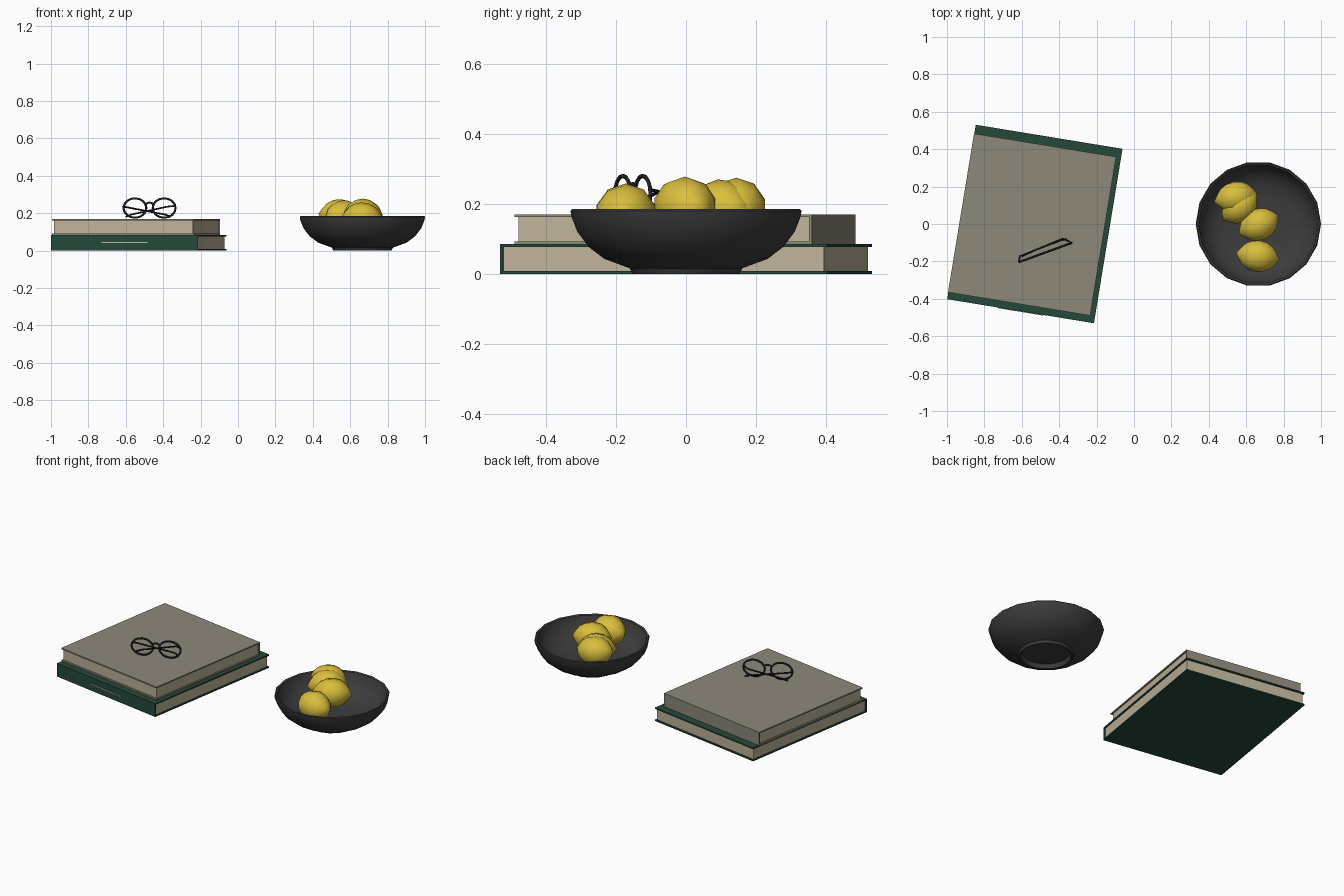
import bpy, bmesh, math
from mathutils import Matrix, Vector

if "Cube" in bpy.data.objects:
    bpy.data.objects.remove(bpy.data.objects["Cube"])


def mat(name, rgb):
    m = bpy.data.materials.new(name)
    m.diffuse_color = (*rgb, 1)
    m.use_nodes = True
    m.node_tree.nodes["Principled BSDF"].inputs["Base Color"].default_value = m.diffuse_color
    return m


GREEN = mat("dark green cloth", (0.019, 0.066, 0.044))
TAUPE = mat("taupe cloth", (0.27, 0.25, 0.195))
PAPER = mat("cream paper", (0.52, 0.45, 0.32))
STONE = mat("charcoal stoneware", (0.045, 0.045, 0.046))
YELLOW = mat("lemon yellow", (0.70, 0.52, 0.045))
WIRE = mat("black wire", (0.014, 0.015, 0.018))


def finish(name, bm, material, smooth=None):
    me = bpy.data.meshes.new(name)
    bmesh.ops.recalc_face_normals(bm, faces=bm.faces)
    bm.to_mesh(me)
    bm.free()
    me.materials.append(material)
    ob = bpy.data.objects.new(name, me)
    bpy.context.collection.objects.link(ob)
    if smooth:
        bpy.ops.object.select_all(action='DESELECT')
        ob.select_set(True)
        bpy.context.view_layer.objects.active = ob
        bpy.ops.object.shade_smooth_by_angle(angle=math.radians(smooth))
    return ob


def box(name, frame, lo, hi, material):
    lo, hi = Vector(lo), Vector(hi)
    bm = bmesh.new()
    bmesh.ops.create_cube(bm, size=1, matrix=frame @ Matrix.Translation((lo + hi) / 2)
                          @ Matrix.Diagonal((*(hi - lo), 1)))
    return finish(name, bm, material)


# Books: spine lies along local -y
def book(name, loc, angle, w, d, h, cloth):
    f = Matrix.Translation(loc) @ Matrix.Rotation(math.radians(angle), 4, 'Z')
    x, y, t = w / 2, d / 2, 0.008
    box(name + "_bottom_cover", f, (-x, -y, 0), (x, y, t), cloth)
    box(name + "_top_cover", f, (-x, -y, h - t), (x, y, h), cloth)
    box(name + "_spine", f, (-x, -y, t), (x, -y + t, h - t), cloth)
    box(name + "_pages", f, (-x + t, -y + t, t), (x - t, y - 0.01, h - t), PAPER)
    return f


lower = book("lower_book", (-0.53, 0, 0), -9.3, 0.795, 0.945, 0.085, GREEN)
book("upper_book", (-0.545, -0.003, 0.085), 170.7, 0.77, 0.86, 0.085, TAUPE)
box("spine_stripe", lower, (-0.125, -0.476, 0.04), (0.125, -0.471, 0.045), PAPER)

# Bowl: lathed profile with recessed foot
profile = [(0, 0.028), (0.138, 0.028), (0.148, 0.002), (0.155, 0), (0.163, 0.016), (0.237, 0.043),
           (0.282, 0.077), (0.315, 0.12), (0.332, 0.163), (0.335, 0.18), (0.33, 0.185),
           (0.32, 0.18), (0.303, 0.13), (0.268, 0.088), (0.21, 0.06), (0.13, 0.047), (0, 0.045)]
bm = bmesh.new()
pts = [bm.verts.new((r, 0, z)) for r, z in profile]
edges = [bm.edges.new(p) for p in zip(pts, pts[1:])]
bmesh.ops.spin(bm, geom=pts + edges, cent=(0, 0, 0), axis=(0, 0, 1), angle=2 * math.pi, steps=18)
bmesh.ops.remove_doubles(bm, verts=bm.verts, dist=1e-4)
bmesh.ops.translate(bm, verts=bm.verts, vec=(0.665, 0, 0))
finish("bowl", bm, STONE, 40)


# Lemons: low-poly spheres with pointed ends
def lemon(name, loc, yaw, pitch, half=0.118, radius=0.088):
    bm = bmesh.new()
    bmesh.ops.create_uvsphere(bm, u_segments=10, v_segments=8, radius=1)
    for v in bm.verts:
        if abs(v.co.z) < 0.99:
            v.co.z *= 0.88
        v.co = Vector((v.co.z * half, v.co.x * radius, v.co.y * radius))
    bm.transform(Matrix.Translation(loc) @ Matrix.Rotation(math.radians(yaw), 4, 'Z')
                 @ Matrix.Rotation(math.radians(pitch), 4, 'Y'))
    finish(name, bm, YELLOW, 45)


lemon("lemon_back", (0.545, 0.142, 0.187), 10, 5)
lemon("lemon_back_low", (0.565, 0.095, 0.182), 40, -5)
lemon("lemon_middle", (0.667, -0.003, 0.19), 25, 0)
lemon("lemon_front", (0.662, -0.172, 0.17), -8, 0)


# Glasses: folded wire frame standing on the books, local x along the front
def tube(name, points, closed=False, r=0.006):
    cu = bpy.data.curves.new(name, 'CURVE')
    cu.dimensions = '3D'
    cu.bevel_depth, cu.bevel_resolution, cu.use_fill_caps = r, 1, True
    s = cu.splines.new('POLY')
    s.points.add(len(points) - 1)
    for p, co in zip(s.points, points):
        p.co = (*co, 1)
    s.use_cyclic_u = closed
    cu.materials.append(WIRE)
    ob = bpy.data.objects.new(name, cu)
    bpy.context.collection.objects.link(ob)
    bpy.ops.object.select_all(action='DESELECT')
    ob.select_set(True)
    bpy.context.view_layer.objects.active = ob
    bpy.ops.object.convert(target='MESH')


front = Matrix.Translation((-0.473, -0.152, 0.228)) @ Matrix.Rotation(math.radians(20), 4, 'Z')
for side, sx in (("left", -1), ("right", 1)):
    tube(side + "_rim", [front @ Vector((sx * 0.083 + 0.065 * math.cos(a), 0, 0.052 * math.sin(a)))
                         for a in (i * math.tau / 16 for i in range(16))], True)
tube("bridge", [front @ Vector((0.022 * math.cos(a), 0, 0.014 + 0.015 * math.sin(a)))
                for a in (i * math.pi / 6 for i in range(7))])
tube("left_temple", [(-0.615, -0.2, 0.235), (-0.61, -0.172, 0.235), (-0.39, -0.085, 0.193),
                     (-0.36, -0.082, 0.182)], r=0.005)
tube("right_temple", [(-0.335, -0.1, 0.24), (-0.38, -0.078, 0.235), (-0.57, -0.157, 0.193),
                      (-0.6, -0.172, 0.182)], r=0.005)
